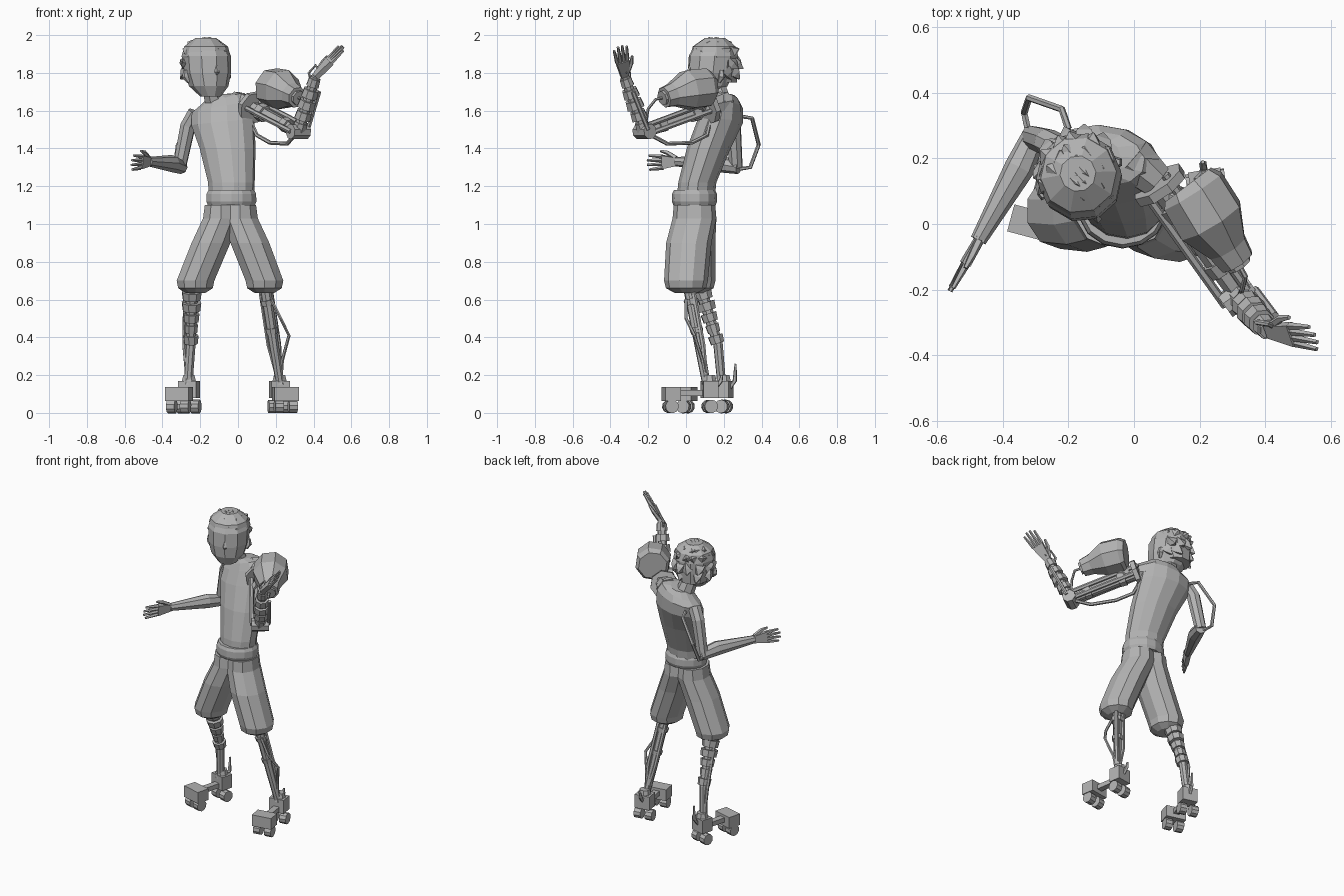
import bpy, bmesh, math, random
from mathutils import Vector, Matrix

random.seed(4)
if "Cube" in bpy.data.objects:
    bpy.data.objects.remove(bpy.data.objects["Cube"])

shade = (.45, .45, .45, 1)
grey = bpy.data.materials.new("plain_grey")
grey.use_nodes = True
grey.diffuse_color = shade
grey.node_tree.nodes["Principled BSDF"].inputs["Base Color"].default_value = shade
UP = Vector((0, 0, 1))


def finish(name, bm):
    bmesh.ops.recalc_face_normals(bm, faces=bm.faces)
    mesh = bpy.data.meshes.new(name)
    bm.to_mesh(mesh)
    bm.free()
    mesh.materials.append(grey)
    obj = bpy.data.objects.new(name, mesh)
    bpy.context.collection.objects.link(obj)
    return obj


def skin(bm, rings):
    """Join rings of points with quads and cap both ends."""
    rows = [[bm.verts.new(point) for point in ring] for ring in rings]
    count = len(rows[0])
    for low, high in zip(rows, rows[1:]):
        for i in range(count):
            j = (i + 1) % count
            bm.faces.new((low[i], low[j], high[j], high[i]))
    bm.faces.new(rows[0][::-1])
    bm.faces.new(rows[-1])


def circle(count):
    """Unit circle with a flat side facing each axis."""
    angles = [math.tau * (i + .5) / count for i in range(count)]
    return [(math.cos(angle), math.sin(angle)) for angle in angles]


def loft(name, sections, sides=10, yaw=0):
    """Stack of ellipses: (x, y, z, half width, half depth, optional rise toward +x)."""
    rings = []
    turn = Matrix.Rotation(math.radians(yaw), 3, 'Z')
    for x, y, z, wide, deep, *rise in sections:
        lean = wide * sum(rise)
        rings.append([Vector((x, y, z)) + turn @ Vector((wide * c, deep * s, lean * c)) for c, s in circle(sides)])
    bm = bmesh.new()
    skin(bm, rings)
    return finish(name, bm)


def add_tube(bm, path, radii, sides=6):
    """Round-section sweep along a path, one radius or one per point."""
    path = [Vector(point) for point in path]
    if not isinstance(radii, (list, tuple)):
        radii = [radii] * len(path)
    previous, rings, frame = UP, [], Matrix.Identity(3).to_quaternion()
    for i, point in enumerate(path):
        tangent = (path[min(i + 1, len(path) - 1)] - path[max(i - 1, 0)]).normalized()
        frame = previous.rotation_difference(tangent) @ frame
        previous = tangent
        rings.append([point + frame @ Vector((radii[i] * c, radii[i] * s, 0)) for c, s in circle(sides)])
    skin(bm, rings)


def tube(name, path, radii, sides=6):
    bm = bmesh.new()
    add_tube(bm, path, radii, sides)
    return finish(name, bm)


def block(name, centre, size, matrix):
    bm = bmesh.new()
    placed = matrix @ Matrix.Translation(centre) @ Matrix.Diagonal((*size, 1))
    bmesh.ops.create_cube(bm, size=1, matrix=placed)
    return finish(name, bm)


def collars(name, start, end, radii, half=.022):
    """Evenly spaced wide rings along a limb, one for each radius."""
    start, end = Vector(start), Vector(end)
    along = (end - start).normalized() * half
    bm = bmesh.new()
    for i, radius in enumerate(radii):
        middle = start.lerp(end, (i + .5) / len(radii))
        add_tube(bm, [middle - along, middle + along], [radius, radius * .9], 8)
    return finish(name, bm)


def hand(name, wrist, tip, spread):
    """Flat palm, four fingers and a thumb; spread points to the thumb side."""
    wrist, spread = Vector(wrist), Vector(spread).normalized()
    reach = Vector(tip) - wrist
    thick = spread.cross(reach).normalized() * .014

    def spot(along, across):
        return wrist + reach * along + spread * across

    bm = bmesh.new()
    skin(bm, [[spot(along, half) + thick, spot(along, half) - thick, spot(along, -half) - thick, spot(along, -half) + thick]
              for along, half in ((0, .02), (.5, .036))])
    for k in (-1.5, -.5, .5, 1.5):
        add_tube(bm, [spot(.5, k * .02), spot(1 - abs(k) / 16, k * .025)], [.012, .007], 5)
    add_tube(bm, [spot(.1, .02), spot(.35, .05), spot(.55, .06)], [.014, .012, .007], 5)
    return finish(name, bm)


# torso with the left shoulder raised, neck and belt
loft("torso", [(-.035, .05, 1.12, .12, .1), (-.035, .06, 1.22, .125, .1), (-.055, .12, 1.4, .15, .115),
               (-.08, .18, 1.54, .17, .12, .1), (-.085, .2, 1.62, .165, .1, .2),
               (-.085, .2, 1.66, .12, .08, .3), (-.1, .2, 1.68, .06, .06, .2)], 12, -10)
loft("belt", [(-.035, .045, z, wide, wide - .016) for z, wide in ((1.1, .128), (1.12, .136), (1.16, .134), (1.18, .124))], 14)
tube("neck", [(-.11, .2, 1.6), (-.15, .15, 1.76)], [.06, .05], 8)

# shorts
for side, hip, mid, low, y in (("right", -.09, -.143, -.225, .04), ("left", .01, .063, .14, 0)):
    loft(side + "_shorts_leg", [(hip, .045, 1.1, .09, .11), (hip, .045, 1.03, .1, .116), (mid, y / 2 + .015, .9, .108, .12),
                                (low, y, .7, .105, .116), (low, y, .66, .096, .106), (low, y, .635, .055, .06)])

# head, turned toward its left
FACE = Vector((.4, -.92, 0)).normalized()
SIDE = UP.cross(FACE)
HEAD = Vector((-.165, .14, 1.84))


def on_head(forward, side, up):
    return HEAD + FACE * forward + SIDE * side + UP * up


def head_shell(name, rows):
    """Round rings about the head axis: (height, forward shift, radius)."""
    yaw = math.degrees(math.atan2(FACE.y, FACE.x)) + 18
    loft(name, [(*on_head(shift, 0, up), radius, radius) for up, shift, radius in rows], 10, yaw)


head_shell("head", [(-.165, .05, .055), (-.11, .025, .105), (-.04, .01, .125), (.05, 0, .128), (.1, -.01, .11)])
head_shell("hair_cap", [(-.09, -.045, .09), (-.02, -.025, .115), (.05, -.01, .13), (.1, -.01, .116), (.145, -.015, .055)])
tube("nose", [on_head(.125, 0, 0), on_head(.136, 0, -.035), on_head(.125, 0, -.05)], [.006, .014, .008], 4)
for side, sign in (("left", 1), ("right", -1)):
    tube(side + "_ear", [on_head(.01, sign * .11, -.09), on_head(0, sign * .122, -.06), on_head(0, sign * .122, -.025)],
         [.008, .02, .012], 5)

# layered flat hair tufts, swept backward
bm = bmesh.new()
for lift, count in ((-22, 8), (5, 11), (32, 12), (56, 9), (78, 5)):
    for i in range(count):
        around = math.tau * (i + random.random() * .6) / count
        if lift < 30 and math.cos(around) > .2:
            continue
        level = math.cos(math.radians(lift))
        out = (FACE * math.cos(around) + SIDE * math.sin(around)) * level + UP * math.sin(math.radians(lift))
        sweep = out * .02 - FACE * .035 + UP * (.012 if lift > 20 else -.04) + SIDE * random.uniform(-.02, .02)
        root = on_head(-.01, 0, .012) + out * .1
        add_tube(bm, [root, root + sweep / 2, root + sweep], [.042, .032, .003], 4)
finish("hair_tufts", bm)

# right arm, bent forward
tube("right_upper_arm", [(-.225, .23, 1.59), (-.265, .25, 1.52), (-.31, .265, 1.3)], [.042, .042, .036], 8)
tube("right_forearm", [(-.3, .28, 1.3), (-.35, .17, 1.32), (-.475, -.05, 1.33)], [.036, .046, .025], 8)
hand("right_hand", (-.465, -.035, 1.33), (-.565, -.21, 1.325), (.1, -.05, 1))
tube("right_arm_hose", [(-.2, .29, 1.57), (-.22, .35, 1.56), (-.32, .385, 1.42), (-.335, .34, 1.3), (-.32, .27, 1.29)], .011)

# left mechanical arm
shoulder, elbow, wrist = Vector((.07, .13, 1.62)), Vector((.32, -.22, 1.49)), Vector((.41, -.325, 1.78))
arm = (elbow - shoulder).normalized()
tube("left_shoulder_joint", [(-.01, .2, 1.63), shoulder], [.075, .055], 8)
tube("shoulder_disc", [shoulder, shoulder + arm * .03], .088, 8)
tube("left_upper_arm_beam", [shoulder, elbow], [.036, .028])
collars("upper_arm_collars", shoulder, elbow, [.05, .042])
for place, offset in (("inner", (-.04, -.03, 0)), ("upper", (.025, .02, .035)), ("lower", (.03, .02, -.015))):
    tube(place + "_upper_arm_rod", [shoulder + Vector(offset), elbow + Vector(offset)], .014)
hinge = arm.cross(UP) * -.055
tube("left_elbow", [elbow - hinge, elbow + hinge], .042, 8)
tube("left_forearm", [elbow, wrist], [.032, .026], 8)
collars("forearm_collars", elbow, wrist, [.04, .046, .05, .046, .036])
tube("forearm_piston", [(.37, -.2, 1.5), (.43, -.28, 1.7)], .012)
tube("wrist_hoop", [(.39, -.3, 1.74), (.375, -.3, 1.8), (.41, -.305, 1.84), (.44, -.32, 1.8)], .008)
hand("left_hand", wrist, (.56, -.35, 1.945), (-.3, .85, .3))
tube("left_arm_hose", [(.06, .13, 1.56), (.1, .11, 1.47), (.17, .03, 1.43), (.26, -.1, 1.425), elbow], .011)

# canister mounted over the upper arm
nozzle = Vector((.315, -.115, 1.67))
tube("canister", [(.165, .12, 1.72), (.18, .1, 1.72), (.235, .01, 1.71), (.285, -.07, 1.685), nozzle],
     [.09, .108, .11, .066, .057], 8)
tube("canister_nozzle", [nozzle, nozzle + arm * .015], .04, 8)
tube("canister_bracket", [(.12, .08, 1.61), (.2, .05, 1.66)], .03)
tube("canister_hose", [nozzle, (.34, -.16, 1.66), (.33, -.2, 1.61), elbow], .008)

# right leg: stacked collars
knee, shin, ankle = Vector((-.245, .08, .65)), Vector((-.25, .17, .36)), Vector((-.265, .19, .14))
tube("right_shin", [knee, shin, ankle], [.034, .026, .024], 8)
collars("right_shin_collars", knee, shin, [.055, .054, .045, .038, .042])
beside = Vector((-.035, .01, 0))
tube("right_shin_piston", [knee + beside, shin + beside, ankle], .011)

# left leg: twin rods and a loose hose
knee, shin, ankle = Vector((.145, .015, .66)), Vector((.19, .07, .36)), Vector((.225, .11, .14))
tube("left_shin", [knee, shin, ankle], [.03, .026, .022], 8)
collars("left_shin_collars", knee, shin, [.04, .036], .015)
for place, sign in (("inner", -1), ("outer", 1)):
    beside = Vector((sign * .026, .02, 0))
    tube(place + "_left_shin_rod", [knee + beside, shin + beside, ankle], .013)
tube("left_shin_hose", [(.175, 0, .6), (.225, 0, .5), (.27, .045, .41), (.235, .085, .28), ankle], .009)

# feet: two wheeled trucks joined by a beam, with a rod behind the heel
for side, heel, angle, rod_top in (("right", (-.26, .2, 0), -15, .26), ("left", (.22, .125, 0), 9, .2)):
    base = Matrix.Translation(heel) @ Matrix.Rotation(math.radians(angle), 4, 'Z')
    block(side + "_heel_box", (0, 0, .125), (.1, .08, .09), base)
    block(side + "_toe_box", (0, -.205, .1), (.13, .085, .075), base)
    block(side + "_foot_beam", (0, -.1, .105), (.04, .16, .03), base)
    tube(side + "_ankle", [base @ Vector((0, 0, z)) for z in (.15, .2)], [.045, .032], 8)
    for part, y in (("heel", 0), ("toe", -.21)):
        for place, sign in (("first", -1), ("second", 1)):
            tube("_".join((side, part, place, "wheel")), [base @ Vector((sign * x, y, .034)) for x in (.015, .06)], .036, 10)
    tube(side + "_heel_rod", [base @ Vector((0, .03, .13)), base @ Vector((0, .06, .17)), base @ Vector((0, .065, rod_top))],
         [.012, .012, .006], 5)
